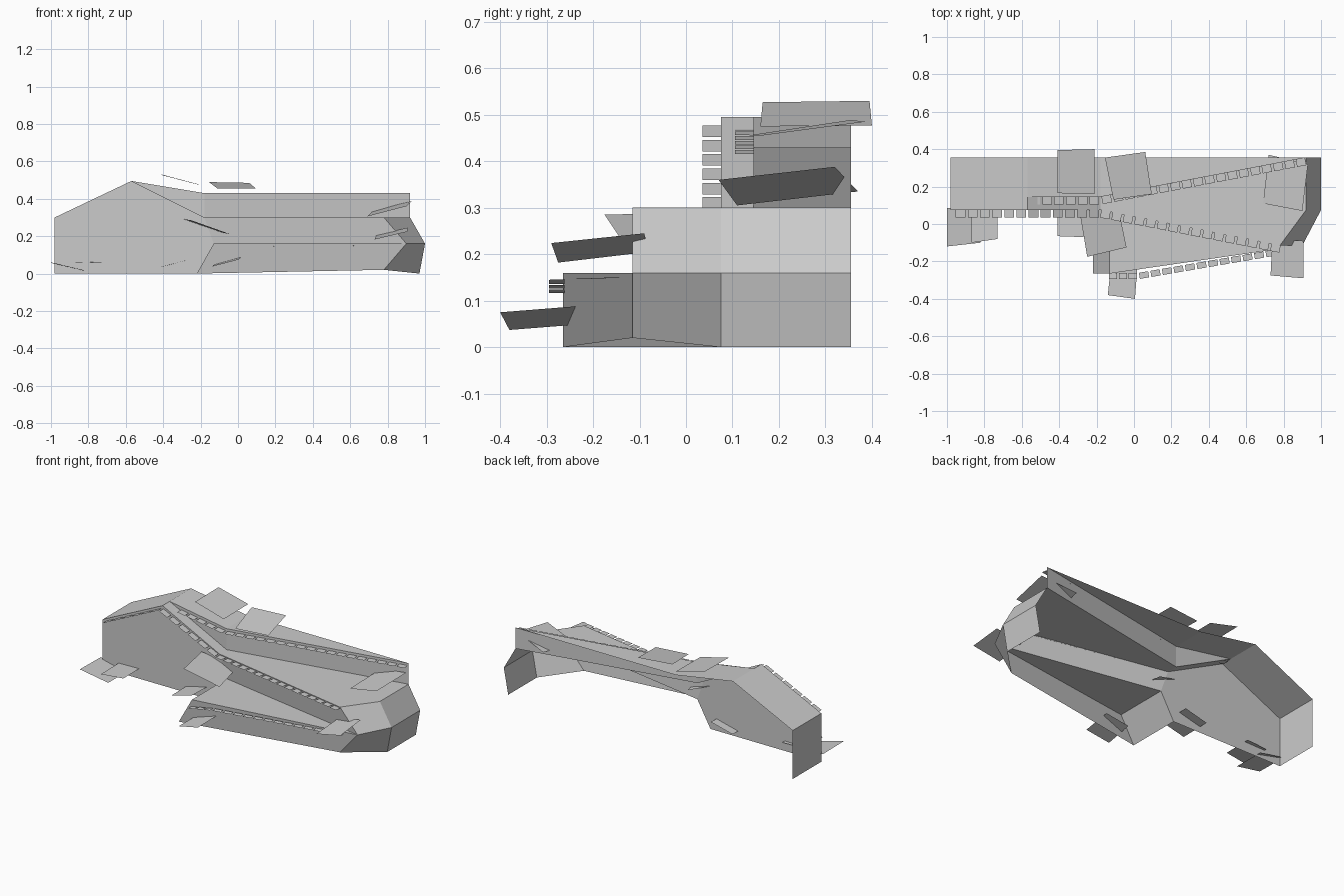
import bpy
from mathutils import Vector

if "Cube" in bpy.data.objects:
    bpy.data.objects.remove(bpy.data.objects["Cube"])

FRONT, STEP, BACK = 0.075, 0.145, 0.355   # depth lines of the ridge
LOW, MID, TOP, PEAK = 0.16, 0.30, 0.43, 0.495


def make(name, faces):
    """Mesh from a list of polygons, sharing coincident corners."""
    index, polys = {}, []
    for face in faces:
        polys.append([index.setdefault(tuple(round(c, 4) for c in p), len(index)) for p in face])
    mesh = bpy.data.meshes.new(name)
    mesh.from_pydata(list(index), [], polys)
    mesh.update()
    obj = bpy.data.objects.new(name, mesh)
    bpy.context.collection.objects.link(obj)
    return obj


def strip(a, b):
    """Quads between two paths with the same number of points."""
    return [[a[i], a[i + 1], b[i + 1], b[i]] for i in range(len(a) - 1)]


# Ridge: front wall, left end and sloping roofs
make("ridge_front_wall", [[(x, FRONT, z) for x, z in
     [(-0.98, 0), (-0.22, 0), (-0.13, LOW), (-0.18, MID), (-0.57, PEAK), (-0.98, MID)]]])
make("ridge_left_end", [[(-0.98, BACK, 0), (-0.98, FRONT, 0), (-0.98, FRONT, MID), (-0.98, BACK, MID)]])
make("ridge_roof", [
    [(-0.98, FRONT, MID), (-0.57, FRONT, PEAK), (-0.57, STEP, PEAK), (-0.57, BACK, PEAK), (-0.98, BACK, MID)],
    [(-0.57, FRONT, PEAK), (-0.18, FRONT, MID), (-0.18, STEP, MID), (-0.57, STEP, PEAK)],
    [(-0.57, STEP, PEAK), (-0.18, STEP, TOP), (-0.18, BACK, TOP), (-0.57, BACK, PEAK)],
    [(-0.57, STEP, PEAK), (-0.18, STEP, MID), (-0.18, STEP, TOP)]])

# Upper terrace with its diagonal wall
make("upper_terrace", [
    [(-0.18, STEP, TOP), (0.92, BACK, TOP), (-0.18, BACK, TOP)],
    [(-0.18, STEP, MID), (0.92, BACK, MID), (0.92, BACK, TOP), (-0.18, STEP, TOP)]])

# Right end: three bands of corners from top to bottom
top_rim = [(0.78, -0.115, MID), (0.92, FRONT, MID), (0.92, BACK, MID)]
mid_rim = [(0.90, -0.115, LOW), (1.0, FRONT, LOW), (1.0, BACK, LOW)]
low_rim = [(0.78, -0.115, 0.02), (0.97, FRONT, 0), (0.97, BACK, 0)]
make("right_end", strip(mid_rim, top_rim) + strip(low_rim, mid_rim))

# Middle terrace
make("middle_terrace", [
    [(-0.18, FRONT, MID)] + top_rim + [(-0.18, STEP, MID)],
    [(-0.13, FRONT, LOW), mid_rim[0], top_rim[0], (-0.18, FRONT, MID)]])

# Lower terrace with front and left walls
corner, foot = (-0.13, -0.265, LOW), (-0.22, -0.265, 0)
make("lower_terrace", [
    [corner, mid_rim[0], (-0.13, FRONT, LOW)],
    [foot, low_rim[0], mid_rim[0], corner],
    [(-0.22, FRONT, 0), foot, corner, (-0.13, FRONT, LOW)]])


def tile_row(name, path, pitch=0.062, size=0.05, depth=0.04, drop=0.015):
    """Thin tiles hung along the front side of a path."""
    faces = []
    for a, b in zip(path, path[1:]):
        a, b = Vector(a), Vector(b)
        run = b - a
        count = max(1, round(Vector((run.x, run.y)).length / pitch))
        out = Vector((run.y, -run.x, 0)).normalized() * depth
        for i in range(count):
            p = a + run * ((i + 0.5 - size / pitch / 2) / count)
            q = a + run * ((i + 0.5 + size / pitch / 2) / count)
            p.z -= drop
            q.z -= drop
            faces.append([p + out, q + out, q, p])
    make(name, faces)


# Tile rows along the three terrace edges
tile_row("middle_edge_tiles", [(-0.96, FRONT, 0.31), (-0.57, FRONT, PEAK),
                               (-0.18, FRONT, 0.31), (0.79, -0.115, 0.31)])
tile_row("upper_edge_tiles", [(-0.56, STEP, PEAK - 0.005), (-0.18, STEP, TOP), (0.92, BACK, TOP)])
tile_row("lower_edge_tiles", [(-0.14, -0.262, 0.13), (0.02, -0.262, 0.16), (0.82, -0.125, 0.165)],
         depth=0.033)

# Loose tilted slabs around the terraces
slabs = {
    "roof_slab_left": [(-.41, .165, .527), (-.21, .16, .475), (-.21, .40, .477), (-.41, .395, .53)],
    "roof_slab_right": [(-.11, .13, .455), (.095, .16, .455), (.06, .385, .485), (-.155, .355, .489)],
    "terrace_slab": [(.69, .11, .305), (.90, .07, .36), (.93, .32, .388), (.72, .37, .335)],
    "far_left_slab": [(-1, -.12, .06), (-.82, -.10, .017), (-.82, .10, .015), (-1, .085, .057)],
    "left_slab": [(-.87, -.10, .057), (-.73, -.08, .06), (-.73, .10, .062), (-.87, .09, .059)],
    "center_slab": [(-.41, -.065, .035), (-.27, -.07, .073), (-.26, .13, .075), (-.41, .13, .038)],
    "wall_slab": [(-.25, -.175, .285), (-.04, -.125, .21), (-.09, .115, .22), (-.29, .06, .291)],
    "lower_slab": [(-.14, -.38, .037), (.005, -.40, .075), (.02, -.21, .09), (-.12, -.19, .052)],
    "right_slab": [(.73, -.275, .182), (.905, -.29, .224), (.905, -.09, .245), (.74, -.08, .205)],
}
for name, quad in slabs.items():
    make(name, [quad])
